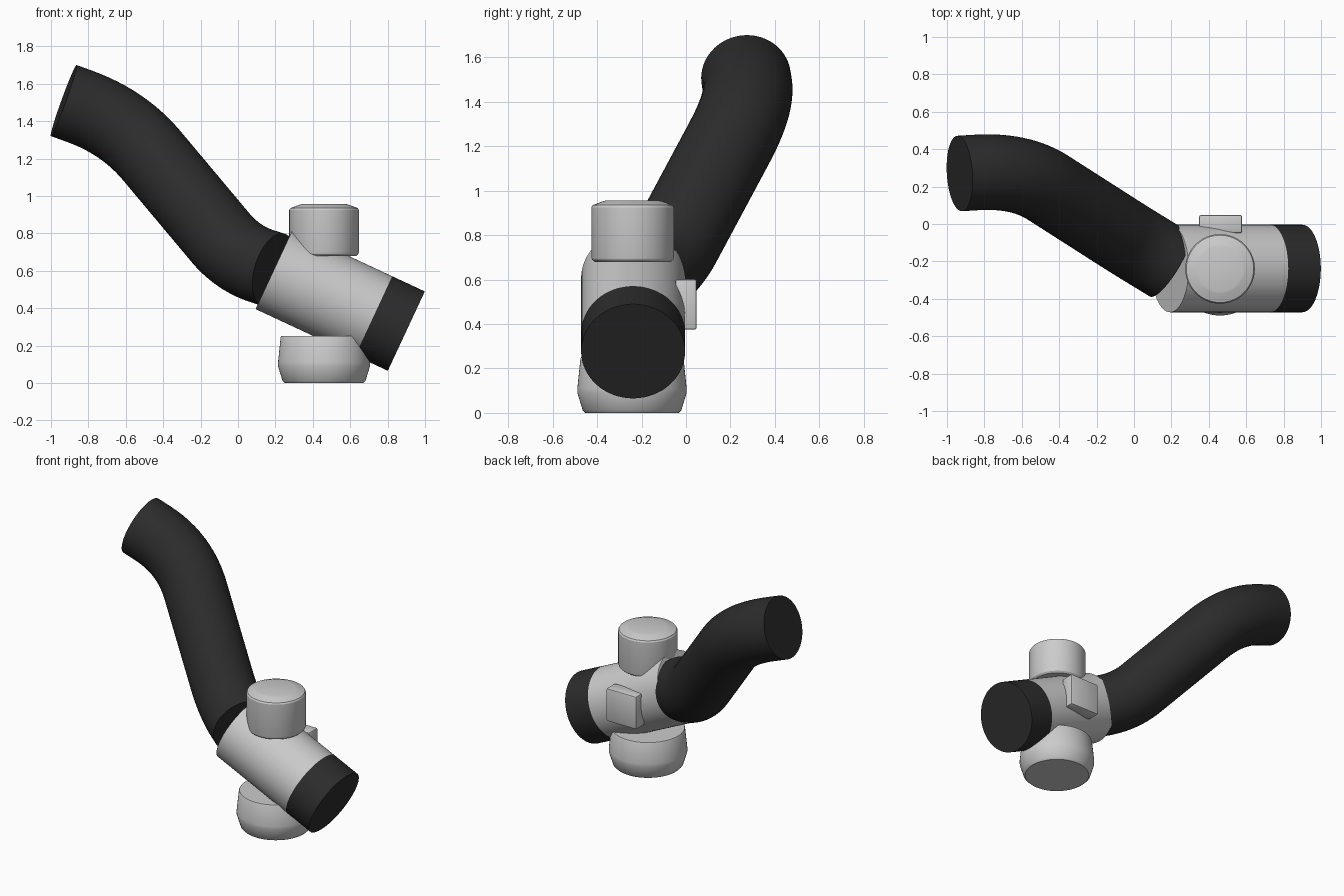
import bpy, bmesh, math
from mathutils import Vector, Matrix

if "Cube" in bpy.data.objects:
    bpy.data.objects.remove(bpy.data.objects["Cube"])


def material(name, v):
    m = bpy.data.materials.new(name)
    m.diffuse_color = (v, v, v, 1)
    m.use_nodes = True
    m.node_tree.nodes["Principled BSDF"].inputs["Base Color"].default_value = m.diffuse_color
    return m


GREY = material("light grey", 0.6)
BLACK = material("black rubber", 0.025)


def finish(name, bm, mat, angle=30):
    bmesh.ops.recalc_face_normals(bm, faces=bm.faces)
    me = bpy.data.meshes.new(name)
    bm.to_mesh(me)
    bm.free()
    me.materials.append(mat)
    ob = bpy.data.objects.new(name, me)
    bpy.context.collection.objects.link(ob)
    bpy.ops.object.select_all(action='DESELECT')
    ob.select_set(True)
    bpy.context.view_layer.objects.active = ob
    bpy.ops.object.shade_smooth_by_angle(angle=math.radians(angle))
    return ob


def skin(name, rings, mat, angle=30):
    """Bridge matching rings of points and cap both ends."""
    bm = bmesh.new()
    vs = [[bm.verts.new(p) for p in r] for r in rings]
    n = len(vs[0])
    for a, b in zip(vs, vs[1:]):
        for i in range(n):
            j = (i + 1) % n
            bm.faces.new((a[i], a[j], b[j], b[i]))
    bm.faces.new(vs[0][::-1])
    bm.faces.new(vs[-1])
    return finish(name, bm, mat, angle)


def ring(c, d, r, n=64):
    """Circle of points around c, facing d."""
    d = Vector(d).normalized()
    u = Vector((0, 0, 1)).cross(d)
    u = u.normalized() if u.length > 1e-4 else Vector((1, 0, 0))
    w = d.cross(u)
    return [Vector(c) + r * (math.cos(t) * u + math.sin(t) * w)
            for t in (2 * math.pi * i / n for i in range(n))]


def lathe(name, c, d, profile, mat):
    """Turned part: profile is (distance along d, radius)."""
    d = Vector(d).normalized()
    return skin(name, [ring(Vector(c) + d * h, d, r) for h, r in profile], mat)


# Sloping valve body and its outlet sleeve
tilt = math.radians(25)
axis = Vector((math.cos(tilt), 0, -math.sin(tilt)))
start = Vector((0.193, -0.238, 0.607))
R = 0.234
lathe("valve_body", start, axis, [(0, R), (0.588, R)], GREY)
lathe("outlet_sleeve", start, axis, [(0.588, R), (0.78, R)], BLACK)

# Upper knob and lower bowl
lathe("top_knob", (0.46, -0.24, 0), (0, 0, 1),
      [(0.68, 0.172), (0.69, 0.183), (0.70, 0.186), (0.925, 0.186),
       (0.935, 0.18), (0.952, 0.135), (0.956, 0.12)], GREY)
lathe("bottom_bowl", (0.46, -0.243, 0), (0, 0, 1),
      [(0, 0.21), (0.012, 0.222), (0.09, 0.246), (0.11, 0.246),
       (0.245, 0.232), (0.252, 0.228)], GREY)

# Rear plate with softened edges
bm = bmesh.new()
bmesh.ops.create_cube(bm, size=1, matrix=Matrix.Translation((0.463, 0.0, 0.488))
                      @ Matrix.Diagonal((0.23, 0.096, 0.227, 1)))
bmesh.ops.bevel(bm, geom=list(bm.edges), offset=0.01, segments=2,
                profile=0.5, affect='EDGES')
finish("rear_plate", bm, GREY)

# Bent hose: straight runs joined by rounded corners
P = [Vector(p) for p in ((-0.932, 0.27, 1.51), (-0.61, 0.29, 1.393),
                         (0.0, -0.10, 0.665), (0.19, -0.215, 0.605))]
path = [(P[0], P[1] - P[0])]
for i, t in ((1, 0.25), (2, 0.16)):
    k = P[i]
    a = k + (P[i - 1] - k).normalized() * t
    b = k + (P[i + 1] - k).normalized() * t
    for s in range(13):
        f = s / 12
        path.append((a * (1 - f) ** 2 + k * 2 * f * (1 - f) + b * f * f,
                     (k - a) * (1 - f) + (b - k) * f))
path.append((P[3], P[3] - P[2]))
skin("hose", [ring(c, d, 0.202) for c, d in path], BLACK, 40)
